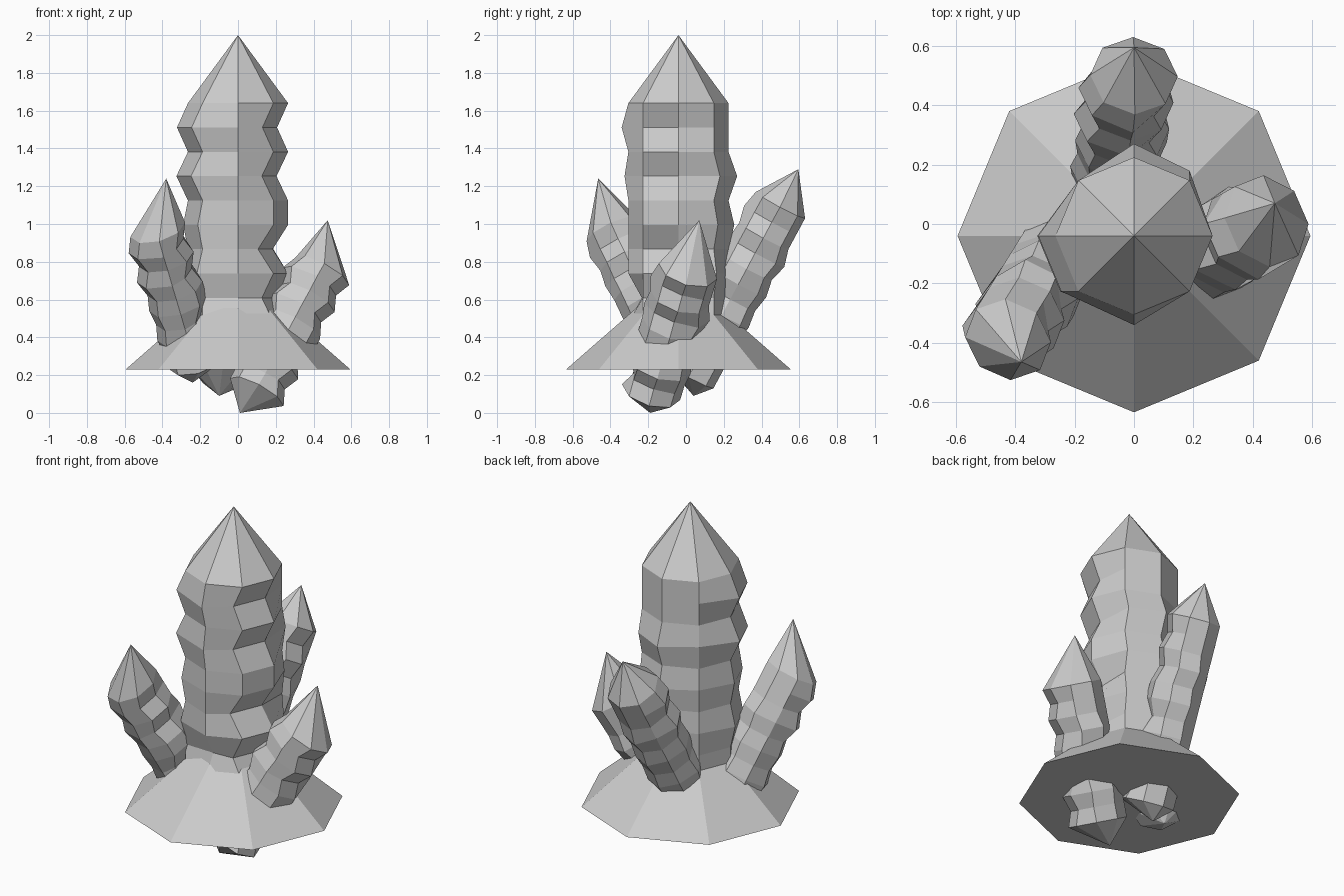
import bpy, bmesh, math
from mathutils import Vector

if "Cube" in bpy.data.objects:
    bpy.data.objects.remove(bpy.data.objects["Cube"], do_unlink=True)

stone = bpy.data.materials.new("grey stone")
stone.use_nodes = True
stone.diffuse_color = (0.6, 0.6, 0.6, 1)
stone.node_tree.nodes["Principled BSDF"].inputs["Base Color"].default_value = (0.6, 0.6, 0.6, 1)

SIDES = 8
# Outward bumps of each ring from the shoulder down: left, right, front, back
BUMPS = [
    (0, 0, 0, 0),
    (0.057, -0.057, 0.035, 0),
    (0, 0, 0, 0),
    (0.06, -0.06, 0.02, 0.045),
    (0, 0, 0, 0),
    (0.025, 0, 0, 0.03),
    (0, -0.08, 0, 0),
    (0.03, 0, 0, 0.02),
    (0, -0.06, -0.07, 0),
]


def finish(name, bm):
    bmesh.ops.recalc_face_normals(bm, faces=bm.faces)
    mesh = bpy.data.meshes.new(name)
    bm.to_mesh(mesh)
    bm.free()
    mesh.materials.append(stone)
    obj = bpy.data.objects.new(name, mesh)
    bpy.context.collection.objects.link(obj)


def ring(bm, centre, turn, radius, bump):
    """One octagon with some corners pushed in or out along its own axes."""
    left, right, front, back = bump
    push = {
        0: (right, 0), 7: (right, 0),
        1: (0, back * 0.7), 2: (0, back),
        4: (-left, 0), 5: (-left, 0),
        6: (0, -front),
    }
    verts = []
    for i in range(SIDES):
        a = math.tau * i / SIDES
        dx, dy = push.get(i, (0, 0))
        corner = Vector((radius * math.cos(a) + dx, radius * math.sin(a) + dy, 0))
        verts.append(bm.verts.new(centre + turn @ corner))
    return verts


def crystal(name, tip, shoulder, foot, root, radius, count):
    """Bumpy octagonal shaft from shoulder to foot, pointed at both ends."""
    tip, shoulder, foot, root = map(Vector, (tip, shoulder, foot, root))
    axis = (shoulder - foot).normalized()
    turn = Vector((0, 0, 1)).rotation_difference(axis)
    scale = radius / 0.26
    bm = bmesh.new()
    rings = []
    for i in range(count):
        bump = [b * scale for b in BUMPS[i % len(BUMPS)]]
        centre = shoulder.lerp(foot, i / (count - 1))
        rings.append(ring(bm, centre, turn, radius, bump))
    top, bottom = bm.verts.new(tip), bm.verts.new(root)
    for i in range(SIDES):
        j = (i + 1) % SIDES
        bm.faces.new((rings[0][i], rings[0][j], top))
        bm.faces.new((rings[-1][j], rings[-1][i], bottom))
        for upper, lower in zip(rings, rings[1:]):
            bm.faces.new((lower[i], lower[j], upper[j], upper[i]))
    finish(name, bm)


# Faceted mound with a flat underside
bm = bmesh.new()
bmesh.ops.create_cone(bm, cap_ends=True, segments=SIDES, radius1=0.595, radius2=0, depth=0.52)
bmesh.ops.translate(bm, verts=bm.verts, vec=(0, -0.04, 0.49))
finish("base_mound", bm)

# Tall upright shaft
crystal("main_crystal", (0, -0.04, 2), (0, -0.04, 1.64), (0, -0.04, 0.48),
        (0, -0.04, 0.3), 0.265, 10)

# Three leaning shafts, their roots poking out below the mound
crystal("front_crystal", (-0.38, -0.465, 1.24), (-0.425, -0.39, 0.97), (-0.22, -0.06, 0.27),
        (-0.24, -0.03, 0.16), 0.15, 10)
crystal("side_crystal", (0.475, 0.07, 1.02), (0.447, 0.01, 0.75), (0.1, -0.185, 0.11),
        (0.01, -0.19, 0), 0.16, 10)
crystal("back_crystal", (0, 0.595, 1.29), (0, 0.5, 1.1), (-0.08, 0.015, 0.2),
        (-0.1, 0.04, 0.09), 0.148, 12)
